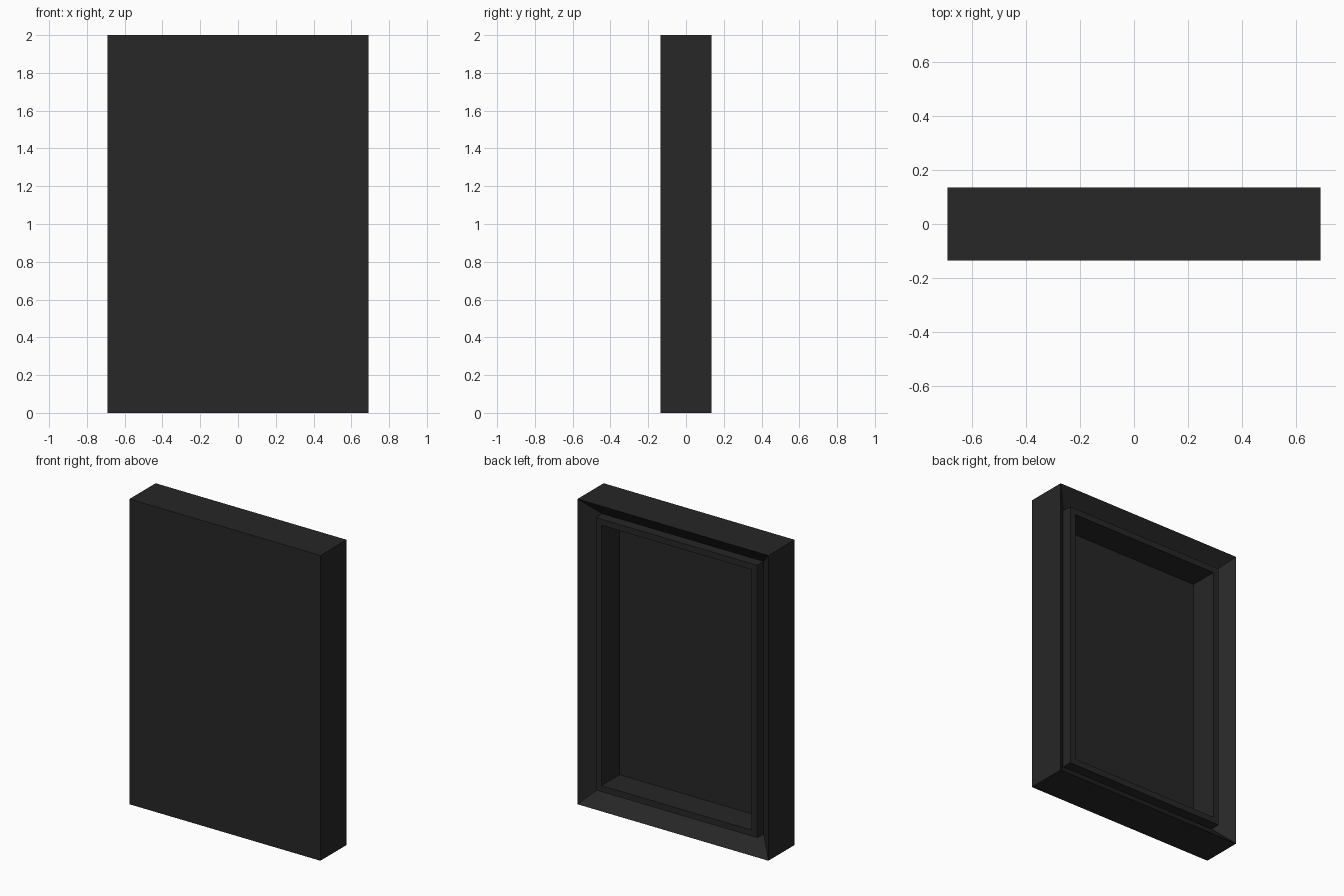
import bpy, bmesh

if "Cube" in bpy.data.objects:
    bpy.data.objects.remove(bpy.data.objects["Cube"])

W, D, H = 0.692, 0.135, 2.0   # half width, half depth, height

# Back profile from the outer edge inward: (inset, y)
PROFILE = [
    (0.0, -D),        # front outline
    (0.0, D),         # back outer edge
    (0.107, 0.032),   # bottom of the sloped rim
    (0.107, 0.098),   # outer edge of inner lip
    (0.147, 0.098),   # inner edge of inner lip
    (0.147, -0.090),  # recessed floor
]


def ring(bm, inset, y):
    x, lo, hi = W - inset, inset, H - inset
    return [bm.verts.new((px, y, pz)) for px, pz in
            ((-x, lo), (x, lo), (x, hi), (-x, hi))]


# Closed shell: flat front, mitred rim, raised lip and recessed floor
bm = bmesh.new()
rings = [ring(bm, i, y) for i, y in PROFILE]
for a, b in zip(rings, rings[1:]):
    for k in range(4):
        n = (k + 1) % 4
        bm.faces.new((a[k], a[n], b[n], b[k]))
bm.faces.new(rings[0])
bm.faces.new(rings[-1])
bmesh.ops.recalc_face_normals(bm, faces=bm.faces[:])

mesh = bpy.data.meshes.new("framed_panel")
bm.to_mesh(mesh)
bm.free()
panel = bpy.data.objects.new("framed_panel", mesh)
bpy.context.collection.objects.link(panel)

# Near-black finish
mat = bpy.data.materials.new("dark_finish")
mat.diffuse_color = (0.02, 0.02, 0.02, 1)
mat.use_nodes = True
mat.node_tree.nodes["Principled BSDF"].inputs["Base Color"].default_value = mat.diffuse_color
mesh.materials.append(mat)
